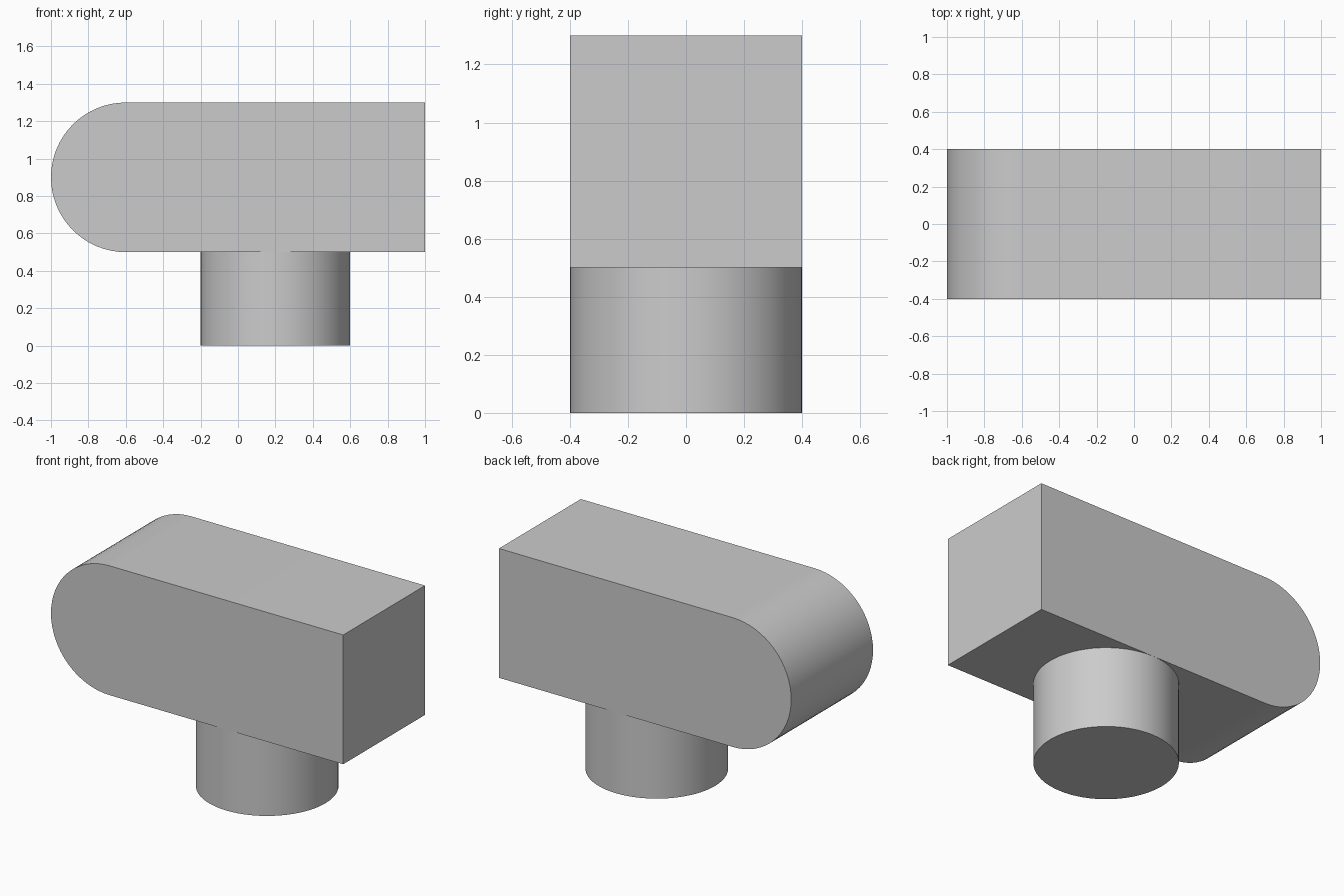
import bpy
import bmesh
from math import sin, cos, pi

cube = bpy.data.objects.get("Cube")
if cube:
    bpy.data.objects.remove(cube, do_unlink=True)

RADIUS = 0.4      # shared by the rounded end, the half depth and the post
POST_TOP = 0.5
AXIS_Z = POST_TOP + RADIUS

grey = bpy.data.materials.new("plain grey")
grey.use_nodes = True
colour = (0.6, 0.6, 0.6, 1)
grey.diffuse_color = colour
grey.node_tree.nodes["Principled BSDF"].inputs["Base Color"].default_value = colour


def extrude_profile(name, points, direction, open_end=False):
    """Sweep a closed outline along a direction into a smooth-shaded solid."""
    bm = bmesh.new()
    base = bm.faces.new([bm.verts.new(p) for p in points])
    result = bmesh.ops.extrude_face_region(bm, geom=[base], use_keep_orig=True)
    top_verts = [g for g in result["geom"] if isinstance(g, bmesh.types.BMVert)]
    bmesh.ops.translate(bm, verts=top_verts, vec=direction)
    bmesh.ops.recalc_face_normals(bm, faces=bm.faces)
    if open_end:
        top = [g for g in result["geom"] if isinstance(g, bmesh.types.BMFace)]
        bmesh.ops.delete(bm, geom=top, context="FACES_ONLY")
    mesh = bpy.data.meshes.new(name)
    bm.to_mesh(mesh)
    bm.free()
    mesh.materials.append(grey)
    obj = bpy.data.objects.new(name, mesh)
    bpy.context.collection.objects.link(obj)
    bpy.ops.object.select_all(action="DESELECT")
    obj.select_set(True)
    bpy.context.view_layer.objects.active = obj
    bpy.ops.object.shade_smooth_by_angle(angle=pi / 6)
    return obj


def arc(start, sweep, steps):
    return [(RADIUS * cos(start + sweep * i / steps),
             RADIUS * sin(start + sweep * i / steps)) for i in range(steps + 1)]


# Horizontal block with one half-round end
outline = [(u - 0.6, -RADIUS, v + AXIS_Z) for u, v in arc(pi / 2, pi, 32)]
outline += [(1, -RADIUS, POST_TOP), (1, -RADIUS, AXIS_Z + RADIUS)]
extrude_profile("rounded_block", outline, (0, 2 * RADIUS, 0))

# Round post below, left open where it meets the block
circle = [(u + 0.2, v, 0) for u, v in arc(0, 2 * pi, 64)[:-1]]
extrude_profile("round_post", circle, (0, 0, POST_TOP), open_end=True)
